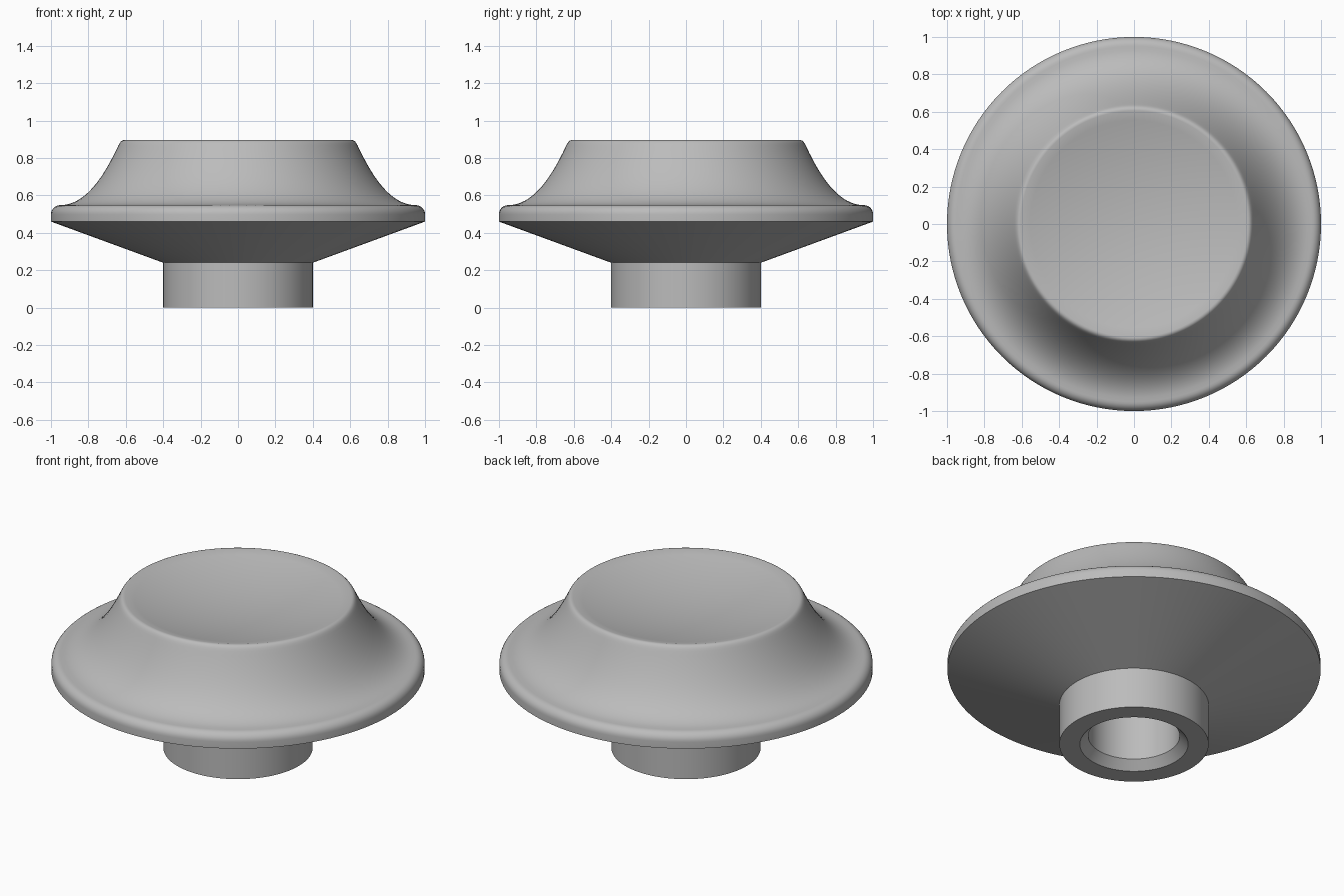
import bpy, bmesh, math
from mathutils import Vector
from mathutils.geometry import interpolate_bezier

cube = bpy.data.objects.get("Cube")
if cube:
    bpy.data.objects.remove(cube)

SEGMENTS = 128
BORE, BORE_TOP, FLAT_X, SHELF_Z = 0.245, 0.5, 0.173, 0.2

grey = bpy.data.materials.new("plain_grey")
grey.use_nodes = True
colour = (0.5, 0.5, 0.5, 1)
grey.diffuse_color = colour
grey.node_tree.nodes["Principled BSDF"].inputs["Base Color"].default_value = colour


def add_object(name, bm):
    bmesh.ops.recalc_face_normals(bm, faces=bm.faces)
    mesh = bpy.data.meshes.new(name)
    bm.to_mesh(mesh)
    bm.free()
    mesh.materials.append(grey)
    obj = bpy.data.objects.new(name, mesh)
    bpy.context.collection.objects.link(obj)
    bpy.ops.object.select_all(action="DESELECT")
    obj.select_set(True)
    bpy.context.view_layer.objects.active = obj
    bpy.ops.object.shade_smooth_by_angle(angle=math.radians(30))
    return obj


def curve(a, b, c, d, steps):
    """Points of a cubic curve in the (radius, height) plane."""
    pts = interpolate_bezier(*[Vector((*p, 0)) for p in (a, b, c, d)], steps)
    return [(p.x, p.y) for p in pts]


def lathe(name, profile):
    bm = bmesh.new()
    verts = [bm.verts.new((r, 0, z)) for r, z in profile]
    edges = [bm.edges.new(pair) for pair in zip(verts, verts[1:])]
    bmesh.ops.spin(bm, geom=verts + edges, axis=(0, 0, 1), cent=(0, 0, 0),
                   angle=math.tau, steps=SEGMENTS)
    bmesh.ops.remove_doubles(bm, verts=bm.verts, dist=1e-4)
    return add_object(name, bm)


# Knob: dished top, flared skirt, conical underside, hollow stem
DISH_R, TOP_Z, DISH_DEPTH = 0.605, 0.895, 0.08
dish = [(DISH_R * i / 12, TOP_Z - DISH_DEPTH * (1 - (i / 12) ** 2)) for i in range(13)]
top_lip = curve((0.605, 0.895), (0.622, 0.897), (0.63, 0.887), (0.64, 0.866), 6)
skirt = curve((0.64, 0.866), (0.70, 0.74), (0.80, 0.548), (0.95, 0.548), 20)
rim = curve((0.95, 0.548), (0.978, 0.548), (1, 0.526), (1, 0.498), 8)
underside = [(1, 0.46), (0.4, 0.24), (0.4, 0)]
bore = [(0.29, 0), (BORE, 0.05), (BORE, BORE_TOP), (0, BORE_TOP)]
lathe("knob", dish + top_lip[1:] + skirt[1:] + rim[1:] + underside + bore)

# Flat inside the bore that keys the shaft
bm = bmesh.new()
half = math.acos(FLAT_X / BORE)
arc = [half * (i / 12 - 1) for i in range(25)]
face = bm.faces.new([bm.verts.new((BORE * math.cos(a), BORE * math.sin(a), SHELF_Z))
                     for a in arc])
top = bmesh.ops.extrude_face_region(bm, geom=[face])["geom"]
bmesh.ops.translate(bm, vec=(0, 0, BORE_TOP - SHELF_Z),
                    verts=[g for g in top if isinstance(g, bmesh.types.BMVert)])
add_object("shaft_flat", bm)
